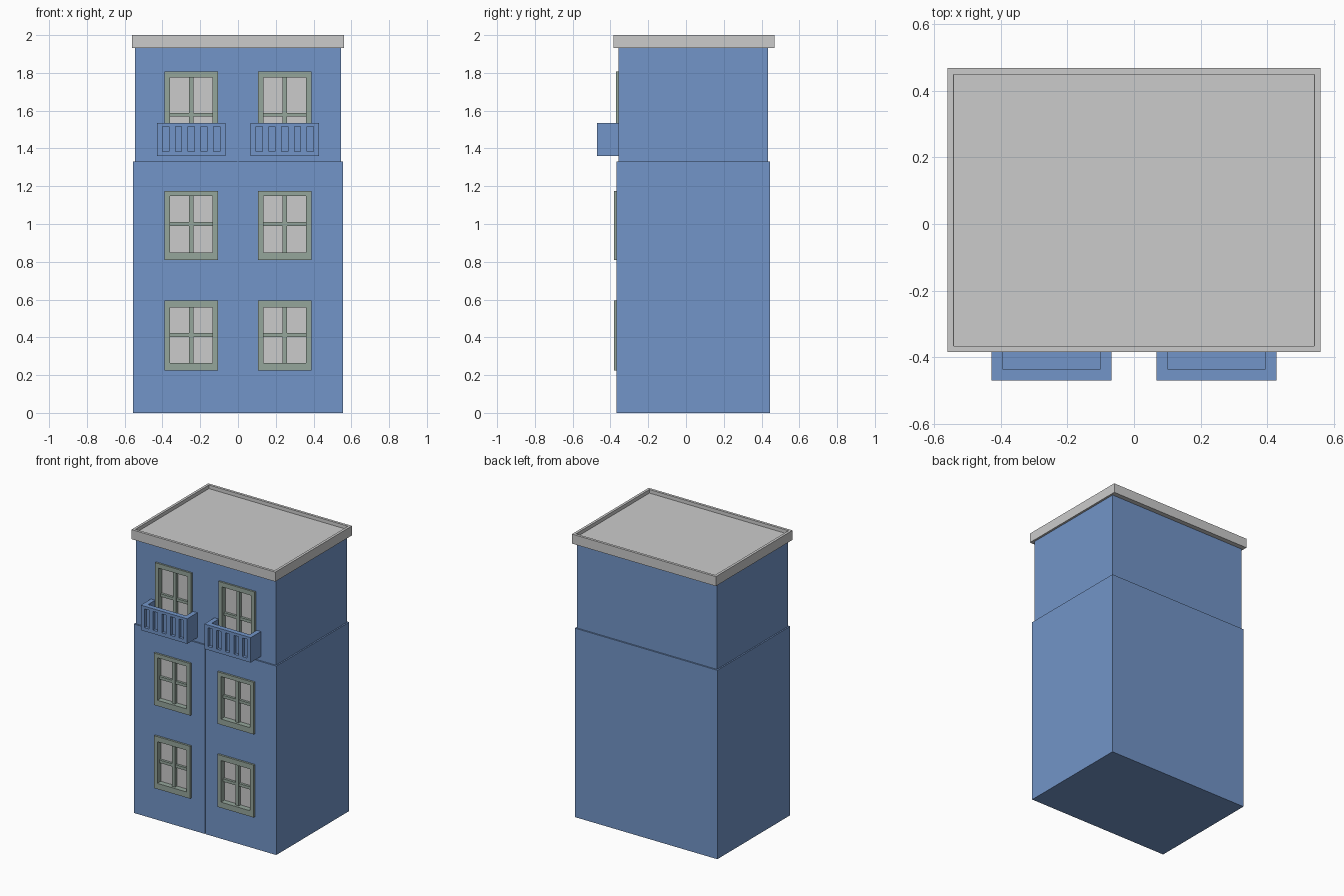
import bpy, bmesh
from mathutils import Vector

if "Cube" in bpy.data.objects:
    bpy.data.objects.remove(bpy.data.objects["Cube"])


def material(name, color):
    m = bpy.data.materials.new(name)
    m.diffuse_color = color
    m.use_nodes = True
    m.node_tree.nodes["Principled BSDF"].inputs["Base Color"].default_value = m.diffuse_color
    return m


BLUE = material("blue_wall", (0.17, 0.30, 0.58, 1))
GREEN = material("green_frame", (0.30, 0.38, 0.33, 1))


def add_box(bm, x0, x1, y0, y1, z0, z1):
    geo = bmesh.ops.create_cube(bm, size=1)
    for v in geo["verts"]:
        v.co = Vector(((x0 + x1) / 2 + v.co.x * (x1 - x0),
                       (y0 + y1) / 2 + v.co.y * (y1 - y0),
                       (z0 + z1) / 2 + v.co.z * (z1 - z0)))


def finish(bm, name, mat=None, mirror=False):
    me = bpy.data.meshes.new(name)
    bmesh.ops.recalc_face_normals(bm, faces=bm.faces)
    bm.to_mesh(me)
    bm.free()
    ob = bpy.data.objects.new(name, me)
    bpy.context.collection.objects.link(ob)
    if mat:
        me.materials.append(mat)
    if mirror:
        mod = ob.modifiers.new("mirror", 'MIRROR')
        mod.use_mirror_merge = False
    return ob


def boxes(name, items, mat=None, mirror=False):
    bm = bmesh.new()
    for b in items:
        add_box(bm, *b)
    return finish(bm, name, mat, mirror)


def cut(ob, name, items, mirror=False):
    c = boxes(name, items, None, mirror)
    c.hide_render = True
    c.display_type = 'WIRE'
    mod = ob.modifiers.new("cut", 'BOOLEAN')
    mod.operation = 'DIFFERENCE'
    mod.solver = 'EXACT'
    mod.object = c


def top_face(bm):
    return max(bm.faces, key=lambda f: f.calc_center_median().z)


def step_top(bm, inset, rise):
    # inset the top face, then raise or sink it
    f = top_face(bm)
    bmesh.ops.inset_region(bm, faces=[f], thickness=inset)
    ext = bmesh.ops.extrude_face_region(bm, geom=[f])
    bmesh.ops.delete(bm, geom=[f], context='FACES_ONLY')
    vs = [g for g in ext["geom"] if isinstance(g, bmesh.types.BMVert)]
    bmesh.ops.translate(bm, verts=vs, vec=(0, 0, rise))


# stepped house body
bm = bmesh.new()
add_box(bm, -0.555, 0.555, -0.367, 0.444, 0, 1.33)
step_top(bm, 0.014, 0.62)
body = finish(bm, "house_body", BLUE)

# roof slab with sunken centre
bm = bmesh.new()
add_box(bm, -0.56, 0.56, -0.385, 0.468, 1.933, 2.0)
f = top_face(bm)
bmesh.ops.inset_region(bm, faces=[f], thickness=0.026)
bmesh.ops.inset_region(bm, faces=[f], thickness=0.0005, depth=-0.025)
finish(bm, "roof")

# windows: name, z bottom, z top, crossbar z, top border, bottom border, front y
X0, X1, SIDE = 0.106, 0.389, 0.028
XM = (X0 + X1) / 2
windows = [
    ("ground_window", 0.225, 0.594, 0.412, 0.036, 0.040, -0.381),
    ("middle_window", 0.810, 1.176, 1.000, 0.027, 0.040, -0.381),
    ("balcony_door", 1.375, 1.808, 1.578, 0.032, 0.030, -0.370),
]
pockets = []
for name, z0, z1, zc, bt, bb, yf in windows:
    yg = yf + 0.038          # glass plane
    yb = yf + 0.018          # front of the glazing bars
    boxes(name + "_frames", [
        (X0, X0 + SIDE, yf, yg + 0.004, z0, z1),
        (X1 - SIDE, X1, yf, yg + 0.004, z0, z1),
        (X0 + SIDE, X1 - SIDE, yf, yg + 0.004, z1 - bt, z1),
        (X0 + SIDE, X1 - SIDE, yf, yg + 0.004, z0, z0 + bb),
        (XM - 0.012, XM + 0.012, yb, yg + 0.002, z0 + bb, z1 - bt),
        (X0 + SIDE, X1 - SIDE, yb + 0.003, yg + 0.002, zc - 0.01, zc + 0.01),
    ], GREEN, True)
    boxes(name + "_glass", [(X0 + 0.02, X1 - 0.02, yg, yg + 0.004,
                             z0 + 0.02, z1 - 0.02)], None, True)
    pockets.append((X0 + 0.01, X1 - 0.01, -0.42, yg + 0.003, z0 + 0.01, z1 - 0.01))
cut(body, "window_cutter", pockets, True)

# thin seam down the middle of the lower front
cut(body, "seam_cutter", [(-0.002, 0.002, -0.4, -0.360, -0.05, 1.4)])

# balconies with slotted fronts
bx0, bx1 = 0.067, 0.428
bxm = (bx0 + bx1) / 2
balcony = boxes("balconies", [(bx0, bx1, -0.47, -0.351, 1.36, 1.536)], BLUE, True)
hollow = [(bx0 + 0.033, bx1 - 0.033, -0.435, -0.30, 1.385, 1.6)]
for i in range(-2, 3):
    x = bxm + i * 0.0675
    hollow.append((x - 0.017, x + 0.017, -0.5, -0.450, 1.385, 1.517))
cut(balcony, "balcony_cutter", hollow, True)
